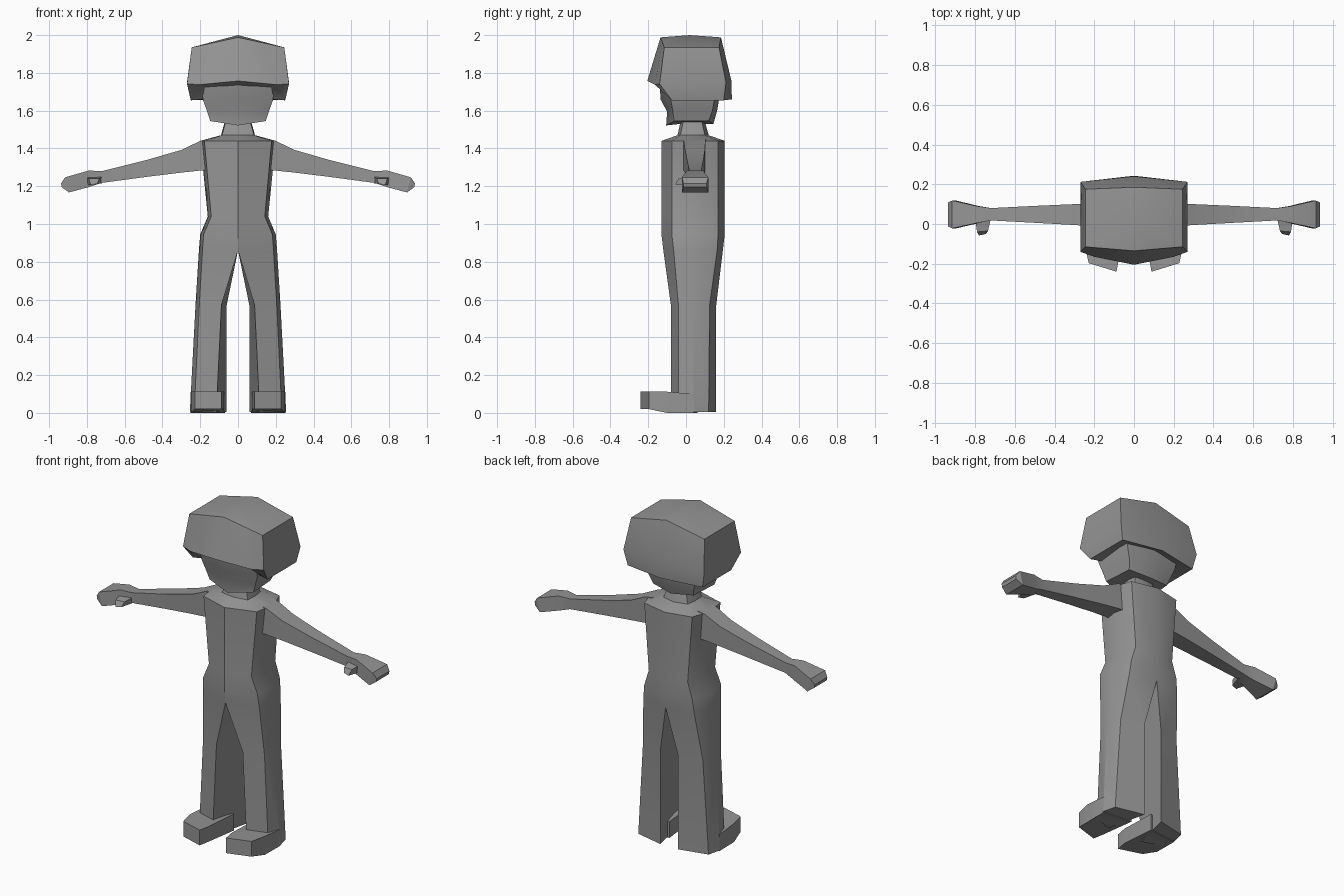
import bpy, bmesh, math

if "Cube" in bpy.data.objects:
    bpy.data.objects.remove(bpy.data.objects["Cube"])

GRAY = bpy.data.materials.new("matte gray")
GRAY.diffuse_color = (0.30, 0.30, 0.30, 1)
GRAY.use_nodes = True
GRAY.node_tree.nodes["Principled BSDF"].inputs["Base Color"].default_value = GRAY.diffuse_color


def mirrored(name, build):
    """Run build(add_vertex, add_face) for both sides and weld them at x = 0."""
    bm = bmesh.new()
    for side in (1, -1):
        def vert(p):
            return bm.verts.new((side * p[0], p[1], p[2]))

        def face(vs):
            bm.faces.new(vs)
        build(vert, face)
    bmesh.ops.remove_doubles(bm, verts=bm.verts, dist=0.0005)
    bmesh.ops.dissolve_degenerate(bm, edges=bm.edges, dist=0.0005)
    bmesh.ops.recalc_face_normals(bm, faces=bm.faces)
    mesh = bpy.data.meshes.new(name)
    bm.to_mesh(mesh)
    bm.free()
    mesh.materials.append(GRAY)
    obj = bpy.data.objects.new(name, mesh)
    bpy.context.collection.objects.link(obj)
    bpy.ops.object.select_all(action='DESELECT')
    bpy.context.view_layer.objects.active = obj
    obj.select_set(True)
    bpy.ops.object.shade_smooth_by_angle(angle=math.radians(30))


def strip(vert, face, rings, closed_from=None, cap_start=False, cap_end=False):
    """Skin rings of equal length; rings from closed_from on are full loops."""
    vs = [[vert(p) for p in r] for r in rings]
    n = len(rings[0])
    for i in range(len(vs) - 1):
        closed = closed_from is not None and i >= closed_from
        for j in range(n if closed else n - 1):
            k = (j + 1) % n
            face([vs[i][j], vs[i][k], vs[i + 1][k], vs[i + 1][j]])
    if cap_start:
        face(vs[0])
    if cap_end:
        face(vs[-1])


def level(z, *xy):
    return [(x, y, z) for x, y in xy]


# Body: neck, shoulders, waist, hips and one leg as a half strip
def body(vert, face):
    rings = [
        level(1.56, (0, -.025), (.06, -.01), (.065, .04), (.055, .08), (0, .095)),
        level(1.47, (0, -.045), (.085, -.03), (.09, .04), (.08, .10), (0, .12)),
        level(1.44, (0, -.13), (.178, -.075), (.20, .05), (.16, .17), (0, .205)),
        level(1.04, (0, -.13), (.142, -.075), (.16, .05), (.13, .17), (0, .205)),
        level(.945, (0, -.13), (.182, -.075), (.20, .05), (.16, .17), (0, .205)),
        [(0, -.12, .86), (.188, -.065, .86), (.207, .05, .86),
         (.17, .165, .86), (0, .195, .86)],
        level(.57, (.088, -.08), (.205, -.04), (.225, .04), (.20, .125), (.06, .16)),
        level(.005, (.115, -.08), (.232, -.04), (.255, .04), (.235, .12), (.06, .16)),
    ]
    strip(vert, face, rings, closed_from=5, cap_end=True)


# Shoes: wedge-fronted blocks
def shoe(vert, face):
    outline = [(.088, -.24), (.228, -.197), (.25, -.10), (.252, .04), (.07, .06), (.075, -.17)]
    top = [(x, y, .112 if y < -.05 else .10) for x, y in outline]
    low = [(x, y, .02 if y < -.15 else 0) for x, y in outline]
    strip(vert, face, [low, top], closed_from=0, cap_start=True, cap_end=True)


# Arms with mitten hands: box sections along x
def arm(vert, face):
    sections = [  # x top, x bottom, z top, z bottom, y front, y back
        (.15, .15, 1.45, 1.285, -.015, .105),
        (.20, .20, 1.44, 1.283, -.012, .103),
        (.30, .30, 1.392, 1.272, -.005, .10),
        (.48, .48, 1.34, 1.25, .005, .092),
        (.72, .72, 1.28, 1.218, .018, .08),
        (.79, .78, 1.283, 1.198, .005, .09),
        (.915, .895, 1.247, 1.167, -.022, .118),
        (.937, .933, 1.215, 1.195, -.012, .108),
    ]
    rings = [[(a, f, t), (a, b, t), (c, b, u), (c, f, u)] for a, c, t, u, f, b in sections]
    strip(vert, face, rings, closed_from=0, cap_start=True, cap_end=True)


# Thumbs: small tapered stubs
def thumb(vert, face):
    base = [(.72, .03, 1.215), (.80, .03, 1.205), (.80, .03, 1.25), (.72, .03, 1.25)]
    tip = [(.745, -.05, 1.212), (.78, -.058, 1.208), (.79, -.04, 1.24), (.735, -.035, 1.24)]
    strip(vert, face, [base, tip], closed_from=0, cap_start=True, cap_end=True)


# Head: jaw and face, running up inside the hair
def head(vert, face):
    rings = [
        [(0, -.03, 1.53), (.05, -.02, 1.54), (.05, .08, 1.54), (0, .09, 1.53)],
        [(0, -.105, 1.522), (.147, -.062, 1.545), (.135, .12, 1.545), (0, .145, 1.53)],
        [(0, -.10, 1.595), (.165, -.07, 1.60), (.15, .14, 1.60), (0, .165, 1.60)],
        [(0, -.135, 1.66), (.185, -.08, 1.655), (.17, .15, 1.655), (0, .175, 1.66)],
        level(1.78, (0, -.14), (.20, -.105), (.19, .15), (0, .175)),
    ]
    strip(vert, face, rings, cap_end=True)


# Hair: roofed helmet with a projecting fringe and cheek flaps
def hair(vert, face):
    roof = [(0, .02, 2.0)] * 5
    rings = [
        roof,
        [(0, -.135, 1.988), (.12, -.125, 1.962), (.245, -.115, 1.935),
         (.245, .175, 1.935), (0, .185, 1.988)],
        [(0, -.205, 1.757), (.20, -.165, 1.738), (.27, -.14, 1.742),
         (.27, .212, 1.75), (0, .24, 1.76)],
        [(0, -.15, 1.737), (.19, -.13, 1.732), (.25, -.075, 1.655),
         (.25, .20, 1.655), (0, .243, 1.66)],
        [(0, -.12, 1.735), (.17, -.08, 1.72), (.18, -.06, 1.66),
         (.16, .13, 1.69), (0, .16, 1.70)],
    ]
    vs = [[vert(p) for p in r] for r in rings[1:]]
    apex = vert(roof[0])
    for j in range(4):
        face([apex, vs[0][j], vs[0][j + 1]])
        for i in range(3):
            face([vs[i][j], vs[i][j + 1], vs[i + 1][j + 1], vs[i + 1][j]])


for part, builder in (("body", body), ("shoes", shoe), ("arms", arm),
                      ("thumbs", thumb), ("head", head), ("hair", hair)):
    mirrored(part, builder)
